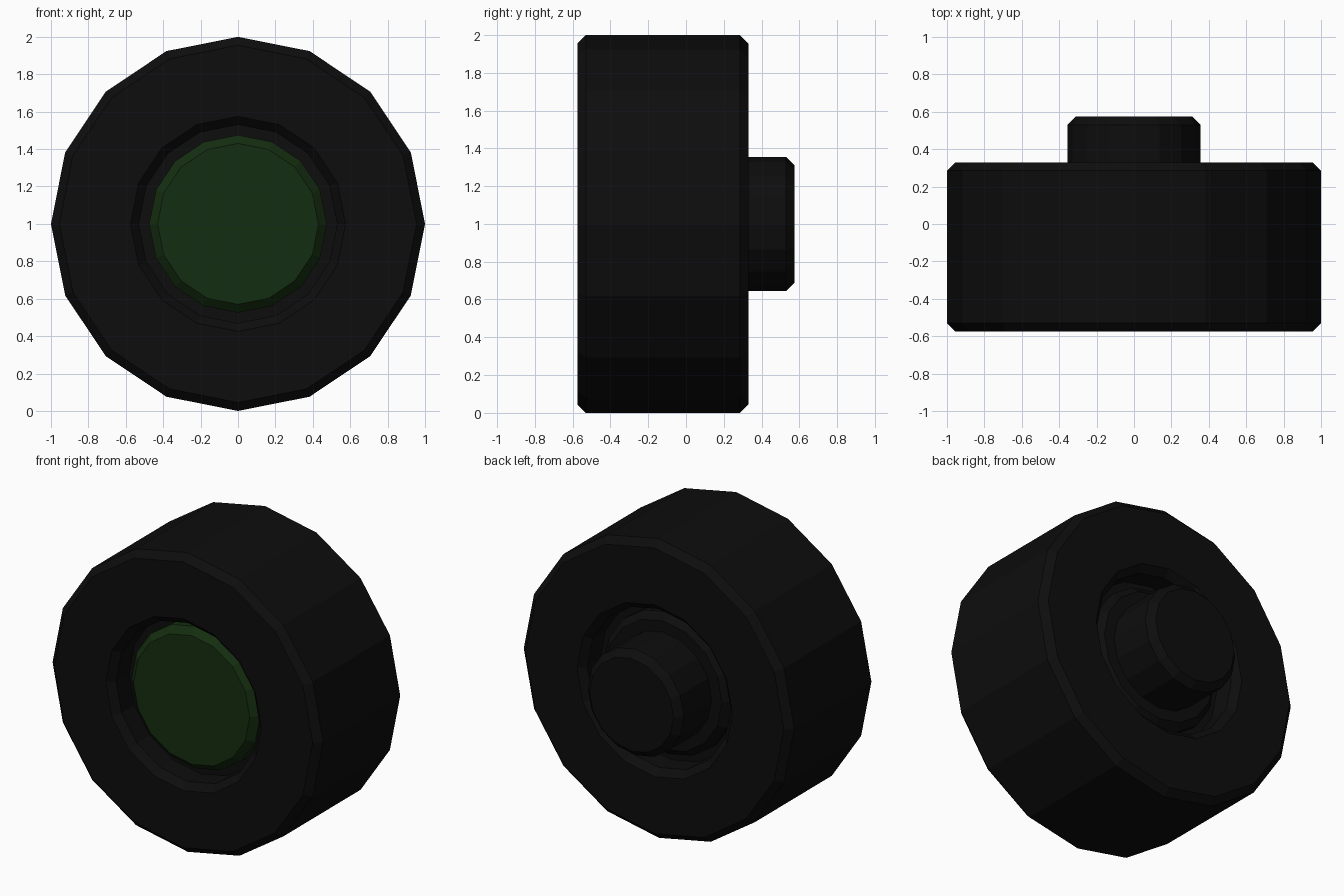
import bpy, bmesh
from math import sin, cos, tau

if "Cube" in bpy.data.objects:
    bpy.data.objects.remove(bpy.data.objects["Cube"])

SIDES = 16
B = 0.045  # bevel size used on every edge


def material(name, rgb):
    m = bpy.data.materials.new(name)
    m.diffuse_color = (*rgb, 1)
    m.use_nodes = True
    m.node_tree.nodes["Principled BSDF"].inputs["Base Color"].default_value = m.diffuse_color
    return m


def lathe(name, profile, mat, closed=False):
    """Spin (radius, y) points about the wheel axis at z = 1."""
    bm = bmesh.new()
    rings = [[bm.verts.new((r * sin(tau * i / SIDES), y, 1 + r * cos(tau * i / SIDES)))
              for i in range(SIDES)] for r, y in profile]
    pairs = list(zip(rings, rings[1:]))
    if closed:
        pairs.append((rings[-1], rings[0]))
    else:
        bm.faces.new(rings[0])
        bm.faces.new(rings[-1])
    for a, b in pairs:
        for i in range(SIDES):
            j = (i + 1) % SIDES
            bm.faces.new((a[i], a[j], b[j], b[i]))
    bmesh.ops.recalc_face_normals(bm, faces=bm.faces)
    mesh = bpy.data.meshes.new(name)
    bm.to_mesh(mesh)
    bm.free()
    mesh.materials.append(mat)
    ob = bpy.data.objects.new(name, mesh)
    bpy.context.collection.objects.link(ob)
    return ob


def drum(name, r, y0, y1, mat):
    """Cylinder with both rims bevelled."""
    return lathe(name, [(r - B, y0), (r, y0 + B), (r, y1 - B), (r - B, y1)], mat)


rubber = material("rubber", (0.004, 0.004, 0.004))
green = material("dark_green", (0.007, 0.027, 0.005))

# Tire with a bevelled recess on both faces
F, K = -0.575, 0.33
lathe("tire", [(1 - B, F), (1, F + B), (1, K - B), (1 - B, K),
               (0.575, K), (0.53, K - B), (0.53, 0.15), (0.47, 0.15),
               (0.47, -0.395), (0.53, -0.395), (0.53, F + B), (0.575, F)],
      rubber, closed=True)

# Green hub cap in front, dark hub behind, axle stub at the back
drum("hub_cap", 0.475, -0.49, -0.30, green)
drum("hub", 0.475, -0.30, 0.235, rubber)
drum("axle", 0.355, 0.10, 0.575, rubber)
